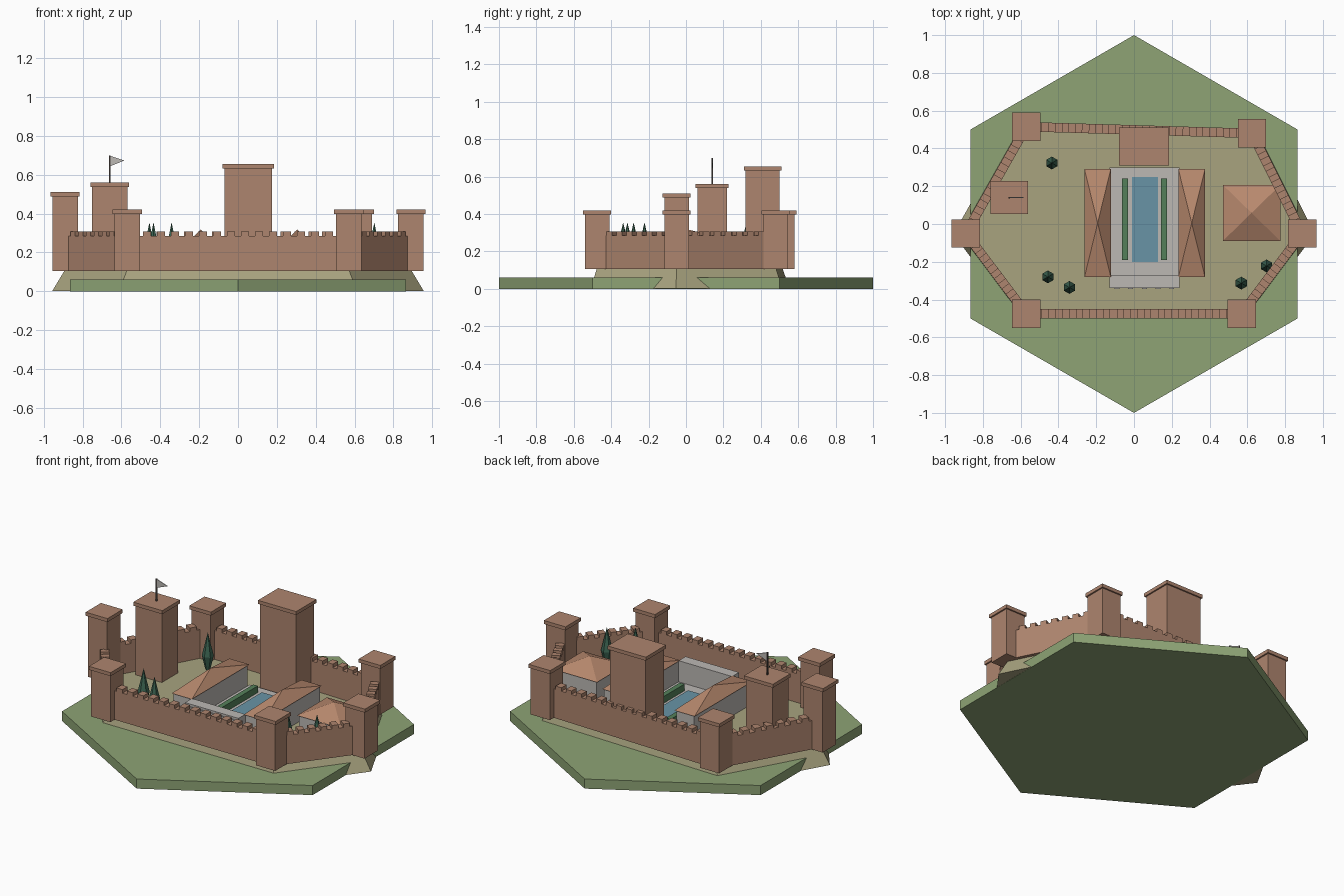
import bpy, bmesh, math
from mathutils import Vector

if "Cube" in bpy.data.objects:
    bpy.data.objects.remove(bpy.data.objects["Cube"])


def srgb(r, g, b):
    return tuple(((c / 255 + 0.055) / 1.055) ** 2.4 for c in (r, g, b)) + (1,)


def material(name, *rgb):
    m = bpy.data.materials.new(name)
    m.diffuse_color = srgb(*rgb)
    m.use_nodes = True
    m.node_tree.nodes["Principled BSDF"].inputs["Base Color"].default_value = m.diffuse_color
    return m


BRICK = material("brick", 174, 133, 110)
ROOF = material("roof_tile", 184, 137, 110)
GRASS = material("grass", 142, 164, 117)
SAND = material("sand", 168, 163, 127)
STONE = material("pale_stone", 188, 184, 180)
WATER = material("water", 104, 148, 166)
HEDGE = material("hedge_green", 84, 128, 90)
TREE = material("cypress_green", 60, 100, 82)
DARK = material("dark_wood", 75, 68, 64)


def finish(name, bm, mat):
    bmesh.ops.recalc_face_normals(bm, faces=bm.faces[:])
    me = bpy.data.meshes.new(name)
    bm.to_mesh(me)
    bm.free()
    me.materials.append(mat)
    ob = bpy.data.objects.new(name, me)
    bpy.context.collection.objects.link(ob)
    return ob


def add_loft(bm, low, high):
    """Closed solid between two point rings; a single high point makes a pyramid."""
    a = [bm.verts.new(p) for p in low]
    b = [bm.verts.new(p) for p in high]
    n = len(a)
    bm.faces.new(a[::-1])
    if len(b) > 1:
        bm.faces.new(b)
    for i in range(n):
        j = (i + 1) % n
        bm.faces.new((a[i], a[j], b[j], b[i]) if len(b) > 1 else (a[i], a[j], b[0]))


def rect(x0, x1, y0, y1, z):
    return [(x0, y0, z), (x1, y0, z), (x1, y1, z), (x0, y1, z)]


def add_box(bm, x0, x1, y0, y1, z0, z1):
    add_loft(bm, rect(x0, x1, y0, y1, z0), rect(x0, x1, y0, y1, z1))


def box(name, mat, *dims):
    bm = bmesh.new()
    add_box(bm, *dims)
    return finish(name, bm, mat)


def ring(pts, z, s=1.0):
    return [(x * s, y * s, z) for x, y in pts]


GROUND = 0.105
CORNERS = [(-0.57, -0.475), (0.57, -0.475), (0.89, -0.05),
           (0.625, 0.48), (-0.57, 0.515), (-0.89, -0.05)]

# Hexagonal ground tile
hexagon = [(math.sin(i * math.pi / 3), -math.cos(i * math.pi / 3)) for i in range(6)]
bm = bmesh.new()
add_loft(bm, ring(hexagon, 0), ring(hexagon, 0.06))
finish("ground_tile", bm, GRASS)

# Sloped hill under the fortress
bm = bmesh.new()
add_loft(bm, ring(CORNERS, 0.001, 1.075), ring(CORNERS, GROUND, 1.005))
finish("hill", bm, SAND)


# Square towers with overhanging caps
def tower(name, x, y, hx, hy, top, lip=0.009, cap=0.022):
    bm = bmesh.new()
    bx, by = hx - lip, hy - lip
    add_box(bm, x - bx, x + bx, y - by, y + by, GROUND, top - cap)
    add_box(bm, x - hx, x + hx, y - hy, y + hy, top - cap, top)
    return finish(name, bm, BRICK)


for i, (x, y) in enumerate(CORNERS):
    tower(f"corner_tower_{i + 1}", x, y, 0.075, 0.075, 0.51 if i == 5 else 0.42)
tower("keep", 0.053, 0.41, 0.132, 0.1, 0.655)
tower("flag_tower", -0.66, 0.14, 0.1, 0.088, 0.56)


# Walls with battlements between neighbouring towers
def wall(name, p, q, half=0.025, pitch=0.07):
    p, q = Vector(p), Vector(q)
    along = (q - p).normalized()
    side = Vector((-along.y, along.x)) * half

    def block(s, e, z0, z1):
        pts = [p + along * s - side, p + along * e - side,
               p + along * e + side, p + along * s + side]
        add_loft(bm, ring(pts, z0), ring(pts, z1))

    bm = bmesh.new()
    length = (q - p).length
    block(0, length, GROUND, 0.285)
    inner = length - 0.13
    count = round(inner / pitch)
    step = inner / count
    for k in range(count):
        start = 0.065 + (k + 0.22) * step
        block(start, start + step * 0.56, 0.285, 0.307)
    finish(name, bm, BRICK)


for i in range(6):
    wall(f"wall_{i + 1}", CORNERS[i], CORNERS[(i + 1) % 6])


# Buildings with pyramid roofs
def building(name, x0, x1, y0, y1, eave, apex):
    e = 0.008
    box(name + "_walls", STONE, x0 + e, x1 - e, y0 + e, y1 - e, GROUND, eave)
    bm = bmesh.new()
    add_loft(bm, rect(x0, x1, y0, y1, eave), [((x0 + x1) / 2, (y0 + y1) / 2, apex)])
    finish(name + "_roof", bm, ROOF)


building("west_hall", -0.262, -0.123, -0.28, 0.29, 0.25, 0.318)
building("east_hall", 0.235, 0.376, -0.28, 0.29, 0.25, 0.318)
building("pavilion", 0.47, 0.775, -0.09, 0.207, 0.235, 0.303)

# Courtyard with pool, hedges and portico
box("courtyard_paving", STONE, -0.13, 0.24, -0.28, 0.3, GROUND, 0.118)
box("pool", WATER, -0.01, 0.126, -0.2, 0.25, 0.11, 0.122)
for name, x in (("west_hedge", -0.047), ("east_hedge", 0.16)):
    box(name, HEDGE, x - 0.016, x + 0.016, -0.19, 0.24, 0.11, 0.16)
box("portico", STONE, -0.13, 0.24, -0.338, -0.27, GROUND, 0.25)
for k in range(5):
    x = -0.09 + k * 0.0725
    box(f"portico_pier_{k + 1}", STONE, x - 0.013, x + 0.013, -0.345, -0.337, GROUND, 0.235)

# Cypress trees
for i, (x, y) in enumerate([(-0.435, 0.323), (-0.456, -0.28), (-0.342, -0.336),
                            (0.568, -0.313), (0.702, -0.222)]):
    def circle(r, z):
        return [(x + r * math.sin(a * math.pi / 3), y + r * math.cos(a * math.pi / 3), z)
                for a in range(6)]
    bm = bmesh.new()
    add_loft(bm, circle(0.034, 0.21), [(x, y, 0.355)])
    add_loft(bm, circle(0.034, 0.21), circle(0.014, 0.125))
    finish(f"cypress_{i + 1}", bm, TREE)
    bm = bmesh.new()
    add_loft(bm, circle(0.008, GROUND), circle(0.008, 0.13))
    finish(f"cypress_trunk_{i + 1}", bm, DARK)

# Flag and pole
box("flag_pole", DARK, -0.664, -0.656, 0.136, 0.144, 0.55, 0.7)
bm = bmesh.new()
flag = [(-0.656, 0.645), (-0.585, 0.673), (-0.656, 0.697)]
add_loft(bm, [(x, 0.138, z) for x, z in flag], [(x, 0.142, z) for x, z in flag])
finish("flag", bm, STONE)
